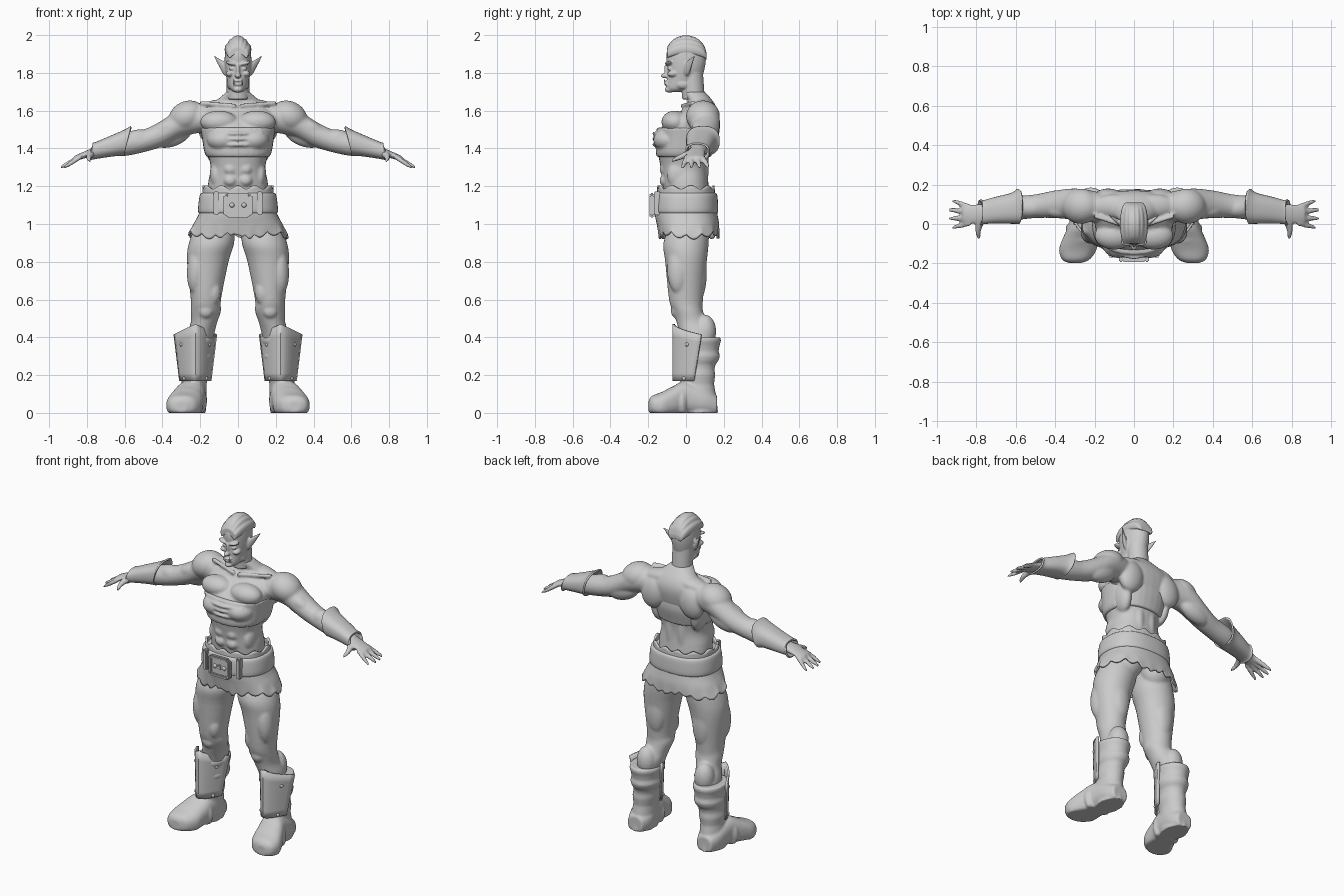
import bpy, bmesh, math
from mathutils import Matrix, Vector

if "Cube" in bpy.data.objects:
    bpy.data.objects.remove(bpy.data.objects["Cube"], do_unlink=True)

grey = (.6, .6, .6, 1)
clay = bpy.data.materials.new("clay_grey")
clay.use_nodes = True
clay.diffuse_color = grey
clay.node_tree.nodes["Principled BSDF"].inputs["Base Color"].default_value = grey


def smooth_path(stations, steps=4):
    """Catmull-Rom through (x, y, z, half_width, half_depth); the depth may be left out."""
    vectors = [Vector((*station, station[-1])[:5]) for station in stations]
    padded = [vectors[0], *vectors, vectors[-1]]
    result = []
    for before, start, end, after in zip(padded, padded[1:], padded[2:], padded[3:]):
        leave, arrive = (end - before) / 2, (after - start) / 2
        for step in range(steps):
            t = step / steps
            ease = t * t * (3 - 2 * t)
            result.append(start.lerp(end, ease) + leave * (t * (1 - t) ** 2) - arrive * (t * t * (1 - t)))
    return result + [vectors[-1]]


def loft(bm, stations, axis="z", sides=32, power=2, cap=True):
    """Superellipse rings square to one axis, skinned along the stations."""
    first, second = {"x": (1, 2), "y": (0, 2), "z": (0, 1)}[axis]
    rings = []
    for station in smooth_path(stations):
        ring = []
        for side in range(sides):
            angle = math.tau * side / sides
            c, s = math.cos(angle), math.sin(angle)
            point = Vector(station[:3])
            point[first] += station[3] * math.copysign(abs(c) ** (2 / power), c)
            point[second] += station[4] * math.copysign(abs(s) ** (2 / power), s)
            ring.append(bm.verts.new(point))
        rings.append(ring)
    skin(bm, [ring + ring[:1] for ring in rings])
    if cap:
        bm.faces.new(rings[0])
        bm.faces.new(rings[-1])


def skin(bm, rows):
    for low, high in zip(rows, rows[1:]):
        for a, b, c, d in zip(low, low[1:], high[1:], high):
            bm.faces.new((a, b, c, d))


def ball(bm, centre, radii, lean=0):
    """Ellipsoid, leaning in the front plane by an angle in degrees."""
    turn = Matrix.Rotation(math.radians(lean), 4, "Y")
    bmesh.ops.create_uvsphere(bm, u_segments=24, v_segments=16, radius=1,
                              matrix=Matrix.Translation(centre) @ turn @ Matrix.Diagonal((*radii, 1)))


def box(bm, centre, size):
    made = bmesh.ops.create_cube(bm, matrix=Matrix.Translation(centre) @ Matrix.Diagonal((*size, 1)))
    edges = list({edge for vert in made["verts"] for edge in vert.link_edges})
    bmesh.ops.bevel(bm, geom=edges, offset=.006, segments=2, affect="EDGES")


def finish(name, bm, mirror=False, voxel=0, thickness=0):
    """Turn the geometry into an object; a voxel size fuses overlapping shapes."""
    bmesh.ops.recalc_face_normals(bm, faces=bm.faces)
    mesh = bpy.data.meshes.new(name)
    bm.to_mesh(mesh)
    bm.free()
    mesh.materials.append(clay)
    part = bpy.data.objects.new(name, mesh)
    bpy.context.scene.collection.objects.link(part)
    bpy.ops.object.select_all(action="DESELECT")
    part.select_set(True)
    bpy.context.view_layer.objects.active = part
    bpy.ops.object.shade_smooth_by_angle(angle=math.radians(40))
    if thickness:
        shell = part.modifiers.new("shell", "SOLIDIFY")
        shell.thickness, shell.offset = thickness, 0
    if mirror:
        part.modifiers.new("mirror", "MIRROR").use_mirror_merge = False
    if voxel:
        blend = part.modifiers.new("blend", "REMESH")
        blend.mode, blend.voxel_size, blend.use_smooth_shade = "VOXEL", voxel, True
        relax = part.modifiers.new("relax", "SMOOTH")
        relax.factor, relax.iterations = .5, 3


# Body: torso, arms, hands and legs fused into one skin
body = bmesh.new()
torso = [(0, .02, 1, .16, .12), (0, 0, 1.2, .16, .12), (0, -.01, 1.3, .145, .125), (0, -.01, 1.4, .17, .14),
         (0, .01, 1.5, .195, .15), (0, .06, 1.58, .2, .11), (0, .08, 1.64, .13, .07), (0, .04, 1.7, .06)]
arm = [(.14, .08, 1.56, .07), (.22, .09, 1.56, .08), (.3, .1, 1.54, .08), (.4, .1, 1.48, .07),
       (.5, .09, 1.44, .06), (.6, .08, 1.42, .06), (.68, .07, 1.4, .05, .04), (.76, .06, 1.38, .04, .03)]
leg = [(.12, .02, 1, .1), (.14, 0, .9, .12), (.16, 0, .8, .11), (.17, 0, .6, .08, .09), (.17, .01, .54, .08),
       (.18, .03, .48, .07, .08), (.2, .06, .4, .07, .09), (.23, .06, .2, .05)]
loft(body, torso, power=2.3)
loft(body, arm, "x")
loft(body, leg)
muscles = {
    "trapezius": ((.1, .09, 1.62), (.12, .06, .04), 8),
    "deltoid": ((.27, .09, 1.57), (.1, .09, .08), 25),
    "shoulder_blade": ((.13, .13, 1.52), (.08, .05, .1), -15),
    "latissimus": ((.14, .06, 1.42), (.04, .07, .1), 8),
    "pectoral": ((.1, -.06, 1.54), (.1, .07, .06)),
    "spine_muscle": ((.04, .09, 1.3), (.03, .03, .16)),
    "flank": ((.12, -.04, 1.26), (.03, .06, .07)),
    "biceps": ((.38, .07, 1.51), (.08, .04, .04), 25),
    "triceps": ((.35, .12, 1.47), (.11, .05, .06), 20),
    "forearm": ((.53, .08, 1.45), (.08, .05, .05), 8),
    "buttock": ((.1, .07, 1), (.09, .08, .1)),
    "outer_thigh": ((.22, -.04, .76), (.05, .06, .13), -4),
    "inner_thigh": ((.1, 0, .82), (.05, .07, .1), -12),
    "teardrop": ((.13, -.05, .64), (.04, .04, .07)),
    "hamstring": ((.16, .07, .74), (.06, .04, .14)),
    "kneecap": ((.17, -.05, .54), (.04, .03, .04)),
    "calf": ((.2, .1, .43), (.06, .06, .09)),
}
for muscle in muscles.values():
    ball(body, *muscle)
for row in range(3):
    ball(body, (.04, -.115, 1.23 + row * .06), (.035, .025, .03))
collarbone = [(.01, -.02, 1.625, .012), (.2, .04, 1.64, .012)]
loft(body, collarbone, "x")

# Hands: palm, four fanned fingers and a thumb
palm = [(.73, .06, 1.39, .04, .03), (.8, .05, 1.37, .05, .02), (.87, .05, 1.345, .045, .014)]
loft(body, palm, "x")
for finger in range(4):
    fan = finger - 1.5
    knuckle = Vector((.83, .045 + fan * .027, 1.357))
    tip = Vector((.95 - abs(fan) * .02, .05 + fan * .045, 1.3))
    loft(body, [(*knuckle, .014), (*knuckle.lerp(tip, .6), .014), (*tip, .008)], "x", sides=12)
thumb = [(.77, .03, 1.38, .025, .02), (.79, -.03, 1.355, .016), (.785, -.075, 1.335, .009)]
loft(body, thumb, "y", sides=12)
finish("body", body, mirror=True, voxel=.008)

# Head with face features, small tusks and pointed ears
head = bmesh.new()
skull = [(0, -.06, 1.7, .025, .03), (0, -.04, 1.72, .045, .065), (0, -.01, 1.77, .06, .09),
         (0, 0, 1.83, .07, .1), (0, 0, 1.89, .07, .105), (0, 0, 1.94, .06, .09), (0, 0, 1.965, .03, .05)]
neck = [(0, .04, 1.66, .06), (0, .03, 1.8, .06)]
tusk = [(.02, -.1, 1.735, .006), (.022, -.115, 1.75, .005), (.022, -.112, 1.77, .002)]
ear = [(.055, 0, 1.815, .02, .034), (.08, .01, 1.83, .016, .034), (.127, .045, 1.89, .003)]
loft(head, skull)
loft(head, neck)
loft(head, tusk, sides=10)
loft(head, ear, "x", sides=16)
features = {
    "nose_tip": ((0, -.11, 1.785), (.016, .024, .013)),
    "nose_bridge": ((0, -.1, 1.815), (.01, .016, .04)),
    "brow": ((.034, -.09, 1.85), (.034, .022, .01), -14),
    "eye": ((.032, -.085, 1.822), (.015, .014, .008)),
    "cheekbone": ((.044, -.07, 1.795), (.02, .03, .016)),
    "upper_lip": ((0, -.095, 1.753), (.026, .022, .007)),
    "lower_lip": ((0, -.093, 1.738), (.024, .022, .007)),
    "chin": ((0, -.086, 1.712), (.026, .027, .017)),
    "jaw": ((.04, -.015, 1.74), (.02, .04, .026)),
}
for feature in features.values():
    ball(head, *feature)
finish("head", head, mirror=True, voxel=.0045)

# Swept-back crest: each lock follows an arc over the skull
hair = bmesh.new()
for lock in range(-3, 4):
    offset, rise = lock * .018, .09 - lock ** 2 * .005
    arc = []
    for step in range(7):
        angle = math.radians(25 + step * 25)
        fullness = math.sin(angle)
        arc.append((offset * (.6 + .4 * fullness), -.11 * math.cos(angle), 1.88 + rise * fullness,
                    .008 + .009 * fullness, .015 + .015 * fullness))
    loft(hair, arc, "y", sides=14)
finish("hair_crest", hair, voxel=.0045)

# Chest wrap with folded cloth bands
wrap = bmesh.new()
cloth = [(0, -.01, 1.355, .165, .143), (0, -.01, 1.38, .178, .15), (0, 0, 1.45, .19, .157), (0, 0, 1.51, .2, .155)]
loft(wrap, cloth, power=2.3)
ball(wrap, (.08, -.09, 1.445), (.085, .083, .062))
ball(wrap, (0, -.1, 1.45), (.1, .07, .045))
for fold in range(3):
    height, front = 1.42 + fold * .03, -.17
    side = (.13, front + .035, height, .007)
    loft(wrap, [(-side[0], *side[1:]), (0, front, height, .009), side], "x", sides=10)
finish("chest_wrap", wrap, mirror=True, voxel=.007)

# Ragged skirt: tatters grow toward the hem, ripples toward the waist edge
skirt = bmesh.new()
drape = [(0, 0, 1.195, .183, .147), (0, 0, 1.13, .185, .15), (0, 0, 1.06, .2, .16),
         (0, .01, 1, .23, .16), (0, .016, .955, .26, .155)]
loft(skirt, drape, sides=120, power=2.4, cap=False)
for vert in skirt.verts:
    angle = math.atan2(vert.co.y, vert.co.x)
    hem = max(0, min(1, (1 - vert.co.z) / .045))
    waist = max(0, (vert.co.z - 1.17) / .025)
    tatter = .026 * abs(math.sin(angle * 9.5)) + .01 * math.sin(angle * 5 + 1)
    vert.co.z += .01 * waist * math.sin(angle * 11) - tatter * hem
    vert.co.xy *= 1 + .01 * hem * math.sin(angle * 14)
finish("skirt", skirt, thickness=.01)

# Belt with keepers and a framed buckle
belt = bmesh.new()
strap = [(0, 0, 1.055, .2, .16), (0, 0, 1.07, .212, .17), (0, 0, 1.15, .203, .166), (0, 0, 1.165, .19, .155)]
loft(belt, strap, sides=64, power=2.4)
buckle = bmesh.new()
box(buckle, (0, -.173, 1.1), (.13, .02, .11))
box(buckle, (0, -.184, 1.1), (.03, .015, .03))
for side in (-1, 1):
    box(belt, (side * .115, -.152, 1.11), (.03, .035, .125))
    box(buckle, (side * .065, -.18, 1.1), (.022, .025, .11))
    box(buckle, (0, -.18, 1.1 + side * .055), (.12, .025, .02))
    ball(buckle, (side * .032, -.183, 1.1), (.013, .01, .013))
finish("belt", belt)
finish("belt_buckle", buckle)

# Forearm bracers, flared and slanted toward the elbow
bracer = bmesh.new()
cuff = [(.59, .09, 1.44, .085, .075), (.62, .08, 1.43, .074, .064), (.7, .07, 1.405, .062, .05),
        (.755, .06, 1.387, .056, .042), (.77, .06, 1.38, .063, .045)]
loft(bracer, cuff, "x", power=2.5, cap=False)
for vert in bracer.verts:
    vert.co.x -= (vert.co.z - 1.42) * .25
finish("bracers", bracer, mirror=True, thickness=.01)

# Boots: slouched shaft, rounded foot on a flat sole, instep straps
boot = bmesh.new()
shaft = [(.22, .07, .4, .09, .11), (.22, .07, .3, .085, .105), (.23, .06, .2, .07, .09), (.24, .07, 0, .07, .1)]
foot = [(.24, .165, .04, .05), (.24, .1, .06, .075, .07), (.25, 0, .08, .08, .09), (.27, -.07, .06, .09, .08),
        (.285, -.13, .04, .095, .07), (.295, -.18, .04, .07, .05), (.3, -.198, .035, .03)]
loft(boot, shaft)
for vert in boot.verts:
    slouch = 1 + .06 * math.sin(vert.co.z * 70) * min(1, vert.co.z * 5)
    vert.co.x = .225 + (vert.co.x - .225) * slouch
    vert.co.y = .07 + (vert.co.y - .07) * slouch
loft(boot, foot, "y", power=2.4)
for x, y, top in ((.272, -.08, .076), (.255, -.02, .1)):
    loft(boot, [(x, y - .02, .06, .08, top - .01), (x, y, .06, .092, top), (x, y + .02, .06, .08, top)], "y")
for vert in boot.verts:
    vert.co.z = max(vert.co.z, 0)
finish("boots", boot, mirror=True, voxel=.007)


# Shin guards widen upward to a central peak and wrap round the boot
def guard_point(rise, across):
    ridge = 1 - abs(across)
    peak = .055 * ridge * max(0, 2 * rise - 1)
    return Vector((.226 + (.08 + .03 * rise) * across,
                   -.058 - .008 * ridge + (.1 + .04 * rise) * abs(across) ** 1.7,
                   .17 + .245 * rise + peak))


guard = bmesh.new()
skin(guard, [[guard.verts.new(guard_point(row / 6, column / 8)) for column in range(-8, 9)] for row in range(7)])
finish("shin_guards", guard, mirror=True, thickness=.012)
rivets = bmesh.new()
for rise in (.05, .75):
    for across in (-.7, .7):
        ball(rivets, guard_point(rise, across) + Vector((0, -.005, 0)), (.011, .011, .011))
finish("shin_rivets", rivets, mirror=True)
